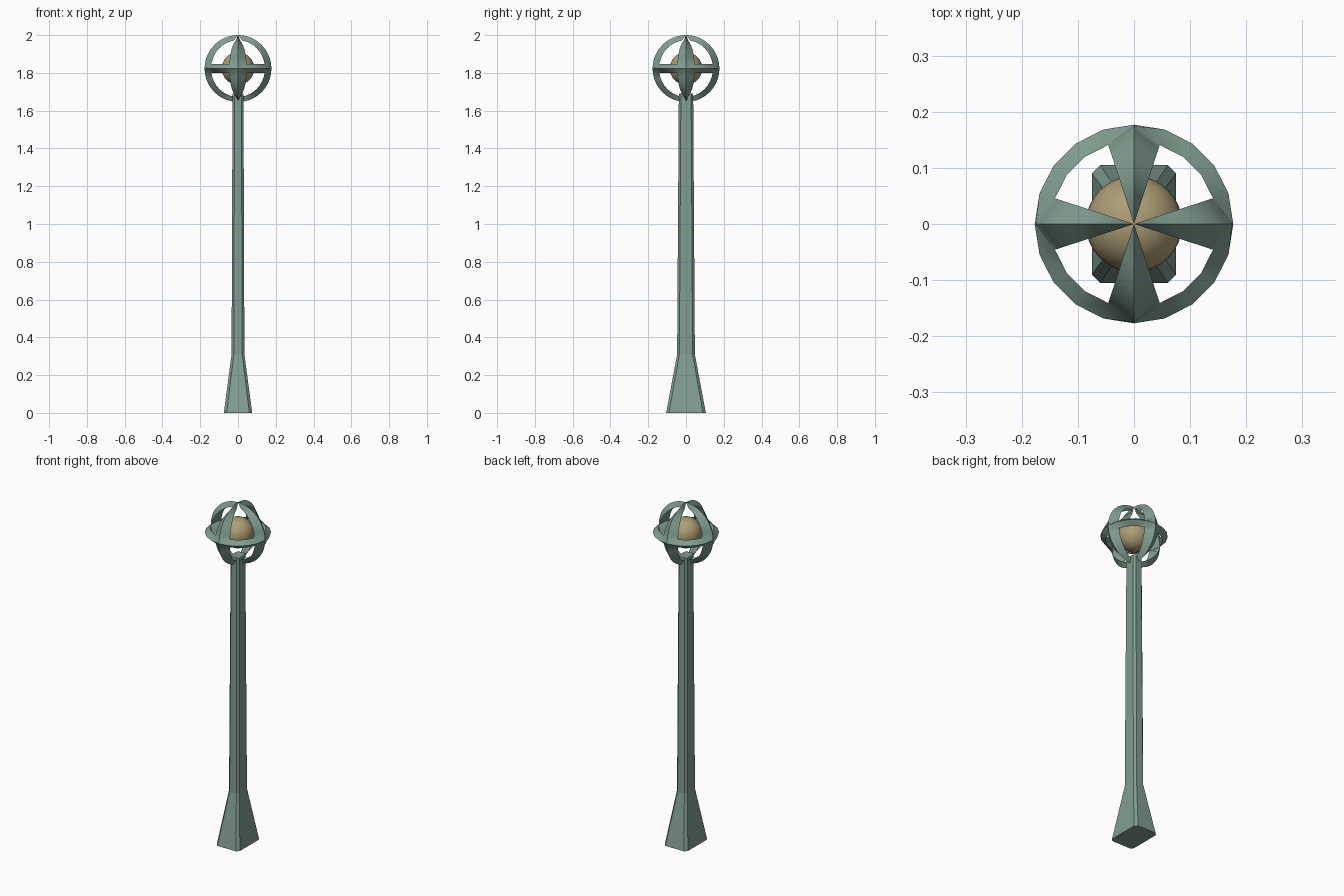
import bpy, bmesh
from math import sin, cos, pi

if "Cube" in bpy.data.objects:
    bpy.data.objects.remove(bpy.data.objects["Cube"])


def paint(obj, name, color):
    mat = bpy.data.materials.get(name) or bpy.data.materials.new(name)
    mat.diffuse_color = color
    mat.use_nodes = True
    mat.node_tree.nodes["Principled BSDF"].inputs["Base Color"].default_value = mat.diffuse_color
    obj.data.materials.append(mat)


def finish(bm, name):
    bmesh.ops.recalc_face_normals(bm, faces=bm.faces)
    me = bpy.data.meshes.new(name)
    bm.to_mesh(me)
    bm.free()
    obj = bpy.data.objects.new(name, me)
    bpy.context.collection.objects.link(obj)
    return obj


def smooth(obj):
    bpy.ops.object.select_all(action='DESELECT')
    obj.select_set(True)
    bpy.context.view_layer.objects.active = obj
    bpy.ops.object.shade_smooth_by_angle(angle=pi / 6)


GREEN = (0.22, 0.34, 0.28, 1)
TAN = (0.42, 0.34, 0.18, 1)
CENTER, OUTER, INNER = 1.823, 0.177, 0.15

# Post: chamfered rectangle lofted from flared foot to slim top
bm = bmesh.new()
loops = []
for z, x, y, c in [(0, .075, .105, .015), (.31, .034, .047, .012), (1.69, .029, .038, .011)]:
    quarter = [(x, y - c), (x - c, y)]
    pts = (quarter + [(-a, b) for a, b in reversed(quarter)]
           + [(-a, -b) for a, b in quarter] + [(a, -b) for a, b in reversed(quarter)])
    loops.append([bm.verts.new((a, b, z)) for a, b in pts])
for low, high in zip(loops, loops[1:]):
    for i in range(8):
        j = (i + 1) % 8
        bm.faces.new((low[i], low[j], high[j], high[i]))
bm.faces.new(loops[0])
bm.faces.new(loops[-1])
paint(finish(bm, "post"), "patina", GREEN)

# Cage: sphere grid with raised equator and four raised meridians,
# keeping only the faces that touch those ridges
SEG, ROWS = 20, 20
bm = bmesh.new()
poles = [bm.verts.new((0, 0, CENTER + s * OUTER)) for s in (-1, 1)]
grid = []
for k in range(ROWS + 1):
    lat = pi * (k / ROWS - 0.5)
    row = []
    for i in range(SEG):
        if k in (0, ROWS):
            row.append(poles[k // ROWS])
            continue
        lon = 2 * pi * i / SEG
        r = OUTER if i % 5 == 0 or k == ROWS // 2 else INNER
        row.append(bm.verts.new((r * cos(lat) * cos(lon), r * cos(lat) * sin(lon),
                                 CENTER + r * sin(lat))))
    grid.append(row)
for k in range(ROWS):
    for i in range(SEG):
        j = (i + 1) % SEG
        if i % 5 in (0, 4) or k in (ROWS // 2 - 1, ROWS // 2):
            corners = [grid[k][i], grid[k][j], grid[k + 1][j], grid[k + 1][i]]
            bm.faces.new(list(dict.fromkeys(corners)))
bmesh.ops.delete(bm, geom=[v for v in bm.verts if not v.link_faces], context='VERTS')
cage = finish(bm, "lamp_cage")
paint(cage, "patina", GREEN)
smooth(cage)

# Glowing globe inside the cage
bpy.ops.mesh.primitive_uv_sphere_add(segments=32, ring_count=16, radius=0.086,
                                     location=(0, 0, CENTER))
globe = bpy.context.object
globe.name = "lamp_globe"
paint(globe, "warm_glass", TAN)
smooth(globe)
